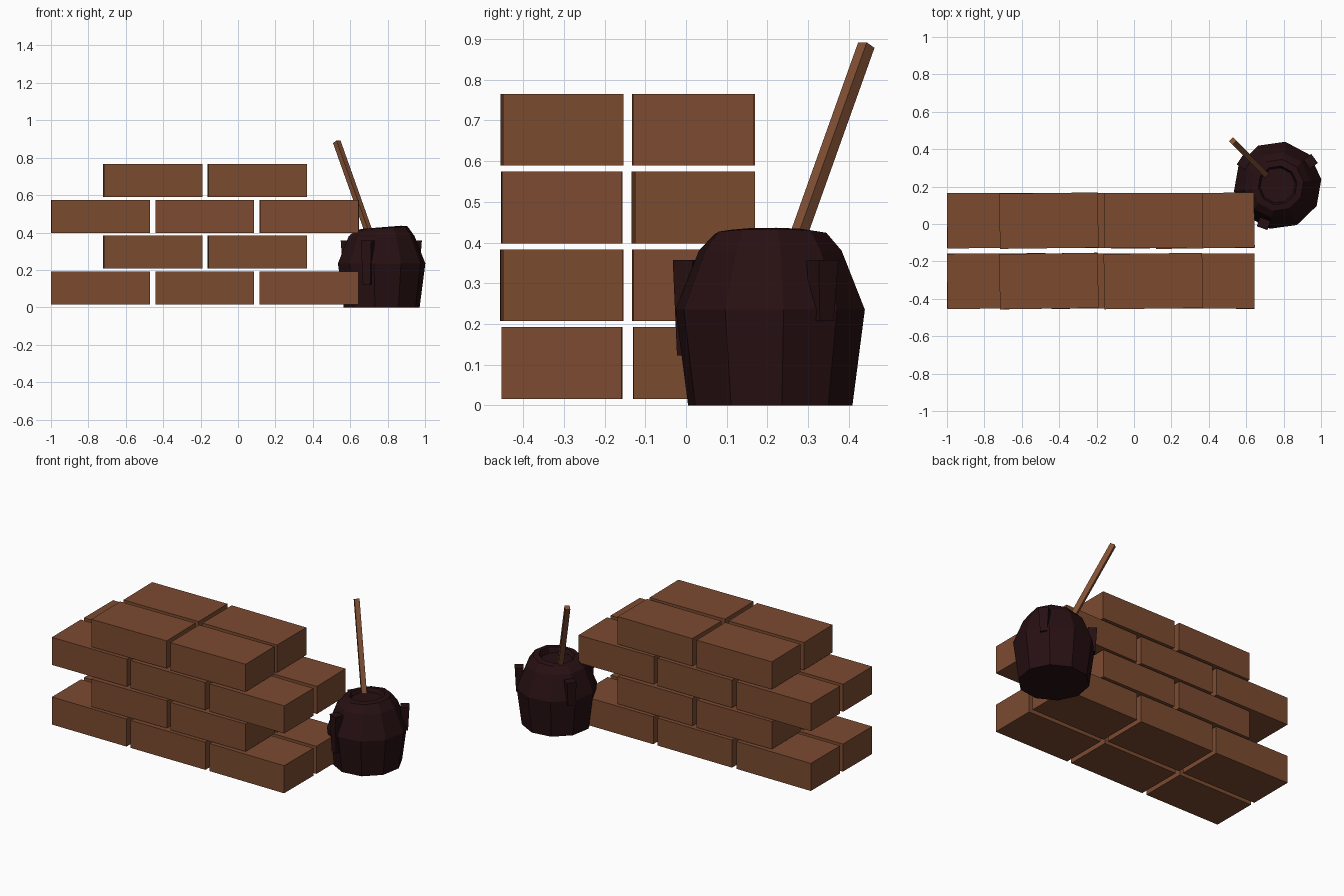
import bpy, bmesh, math, random
from mathutils import Vector, Matrix

random.seed(4)
if "Cube" in bpy.data.objects:
    bpy.data.objects.remove(bpy.data.objects["Cube"])


def material(name, colour):
    m = bpy.data.materials.new(name)
    m.use_nodes = True
    m.diffuse_color = (*colour, 1)
    m.node_tree.nodes["Principled BSDF"].inputs["Base Color"].default_value = (*colour, 1)
    return m


BRICK = material("brick_brown", (0.2, 0.07, 0.03))
WOOD = material("stick_brown", (0.22, 0.08, 0.033))
POT = material("dark_pot", (0.02, 0.005, 0.006))


def finish(name, bm, mat):
    bmesh.ops.recalc_face_normals(bm, faces=bm.faces)
    mesh = bpy.data.meshes.new(name)
    bm.to_mesh(mesh)
    bm.free()
    mesh.materials.append(mat)
    ob = bpy.data.objects.new(name, mesh)
    bpy.context.collection.objects.link(ob)
    return ob


def box(name, size, mat, matrix, taper=1.0):
    """Box whose lower end is scaled by taper."""
    bm = bmesh.new()
    bmesh.ops.create_cube(bm, size=1)
    for v in bm.verts:
        k = taper if v.co.z < 0 else 1
        v.co = Vector((v.co.x * size[0] * k, v.co.y * size[1] * k, v.co.z * size[2]))
    bm.transform(matrix)
    return finish(name, bm, mat)


# Brick stack: two wythes, alternating courses of three and two
for course in range(4):
    starts = (-0.735, -0.178, 0.38) if course % 2 == 0 else (-0.455, 0.103)
    z = 0.104 + 0.191 * course
    for x in starts:
        for row, y in (("front", -0.305), ("back", 0.018)):
            yaw = Matrix.Rotation(math.radians(random.uniform(-0.3, 1.0)), 4, "Z")
            box(f"brick_{row}", (0.527, 0.295, 0.176), BRICK,
                Matrix.Translation((x, y, z)) @ yaw)

# Ten-sided pot: bulging wall, shoulder, tilted lip and sunken contents
CENTRE = Vector((0.768, 0.207, 0))
SIDES = 10
profile = [(0.205, 0), (0.236, 0.235), (0.178, 0.38), (0.14, 0.422), (0.105, 0.428), (0.095, 0.4)]
bm = bmesh.new()
rings = []
for i, (r, z) in enumerate(profile):
    ring = []
    for s in range(SIDES):
        a = math.radians(8) + math.tau * s / SIDES
        x, y = r * math.cos(a), r * math.sin(a)
        lift = 0.08 * x if i in (3, 4) else 0
        ring.append(bm.verts.new(CENTRE + Vector((x, y, z + lift))))
    rings.append(ring)
for low, high in zip(rings, rings[1:]):
    for s in range(SIDES):
        t = (s + 1) % SIDES
        bm.faces.new((low[s], low[t], high[t], high[s]))
bm.faces.new(rings[0])
bm.faces.new(rings[-1])
finish("pot", bm, POT)

# Three lugs round the shoulder
for angle, length in ((-110, 0.235), (36, 0.15), (146, 0.15)):
    turn = Matrix.Rotation(math.radians(angle), 4, "Z")
    place = Matrix.Translation(CENTRE) @ turn @ Matrix.Translation((0.218, 0, 0.357 - length / 2))
    box("pot_lug", (0.052, 0.06, length), POT, place, 0.7)

# Stirring stick leaning out of the pot
foot, tip = Vector((0.725, 0.245, 0.33)), Vector((0.528, 0.443, 0.885))
lean = (tip - foot).to_track_quat("Z", "Y").to_matrix().to_4x4()
box("stirring_stick", (0.03, 0.03, (tip - foot).length), WOOD,
    Matrix.Translation((foot + tip) / 2) @ lean)
